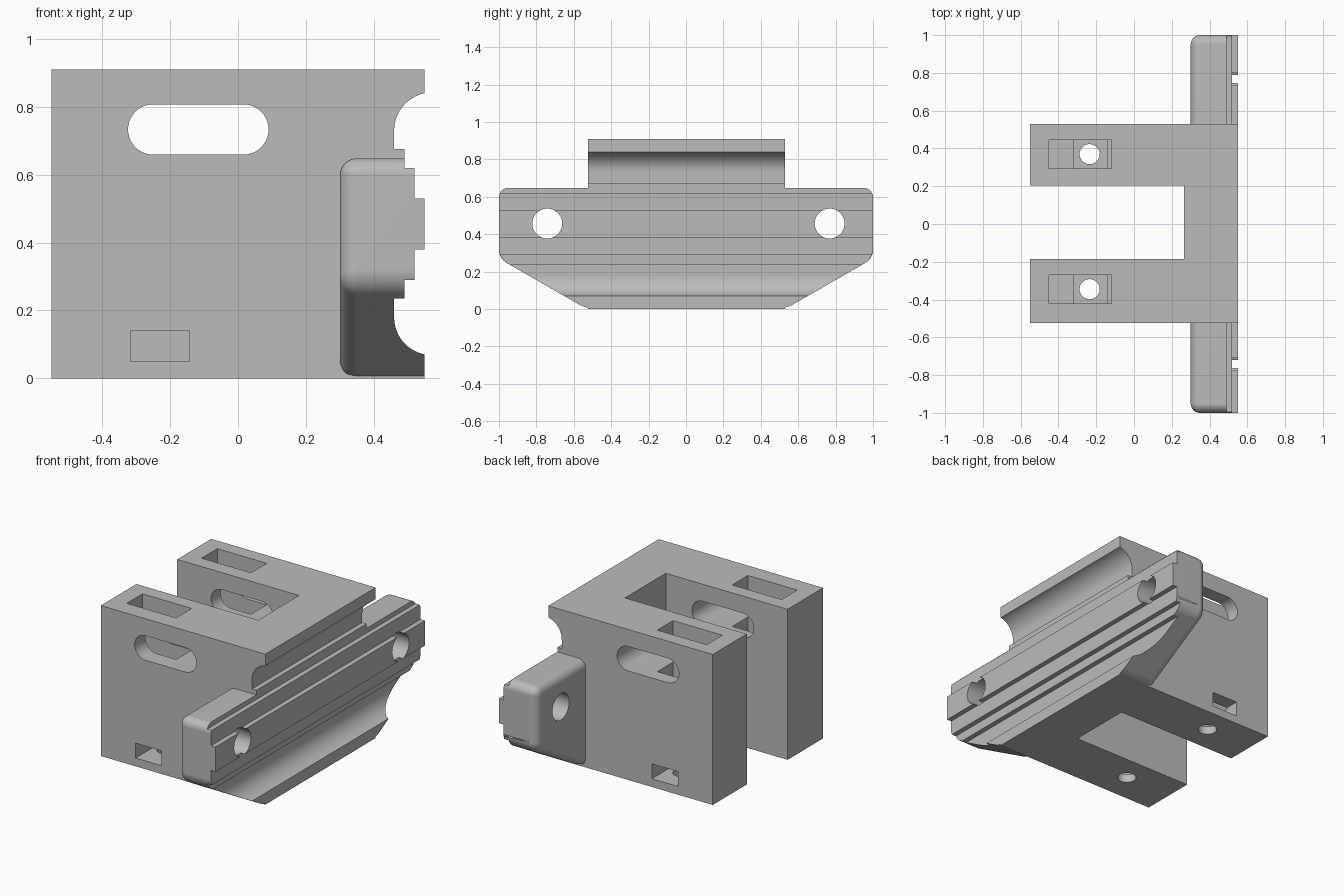
import bpy, bmesh, math

if "Cube" in bpy.data.objects:
    bpy.data.objects.remove(bpy.data.objects["Cube"])

grey = bpy.data.materials.new("plain grey")
grey.use_nodes = True
grey.diffuse_color = (0.5, 0.5, 0.5, 1)
grey.node_tree.nodes["Principled BSDF"].inputs["Base Color"].default_value = grey.diffuse_color

AXES = {"x": lambda a, b, d: (d, a, b),
        "y": lambda a, b, d: (a, d, b),
        "z": lambda a, b, d: (a, b, d)}


def prism(name, axis, outline, start, end, bevel=0):
    """Extrude a flat outline along an axis; optionally round all edges but the end ring."""
    bm = bmesh.new()
    place = AXES[axis]
    low = [bm.verts.new(place(a, b, start)) for a, b in outline]
    high = [bm.verts.new(place(a, b, end)) for a, b in outline]
    bm.faces.new(low[::-1])
    bm.faces.new(high)
    for i in range(len(low)):
        bm.faces.new((low[i - 1], low[i], high[i], high[i - 1]))
    bmesh.ops.recalc_face_normals(bm, faces=bm.faces[:])
    if bevel:
        edges = [e for e in bm.edges if not all(v in high for v in e.verts)]
        bmesh.ops.bevel(bm, geom=edges, offset=bevel, segments=8, profile=0.5,
                        affect="EDGES", clamp_overlap=True)
    mesh = bpy.data.meshes.new(name)
    bm.to_mesh(mesh)
    bm.free()
    mesh.materials.append(grey)
    obj = bpy.data.objects.new(name, mesh)
    bpy.context.collection.objects.link(obj)
    return obj


def rect(a0, a1, b0, b1):
    return [(a0, b0), (a1, b0), (a1, b1), (a0, b1)]


def arc(a, b, r, start, end, steps):
    angles = [math.radians(start + (end - start) * i / steps) for i in range(steps + 1)]
    return [(a + r * math.cos(t), b + r * math.sin(t)) for t in angles]


def circle(a, b, r):
    return arc(a, b, r, 0, 360, 48)[:-1]


def combine(target, tool, operation="DIFFERENCE"):
    mod = target.modifiers.new("join", "BOOLEAN")
    mod.operation, mod.solver, mod.object = operation, "EXACT", tool
    bpy.ops.object.select_all(action="DESELECT")
    bpy.context.view_layer.objects.active = target
    target.select_set(True)
    bpy.ops.object.modifier_apply(modifier=mod.name)
    bpy.data.objects.remove(tool)


# U-shaped block with two arms
bracket = prism("bracket", "y", rect(-0.55, 0.55, 0, 0.91), -0.525, 0.53)
combine(bracket, prism("arm_gap", "z", rect(-0.7, 0.265, -0.185, 0.205), -0.1, 1))

# Wide mounting plate with rounded back edges
plate = [(-1, 0.648), (-1, 0.27), (-0.53, 0), (0.53, 0), (1, 0.27), (1, 0.648)]
combine(bracket, prism("mounting_plate", "x", plate, 0.3, 0.55, 0.05), "UNION")

# Stepped rail profile with a round groove above and below it
groove = [(0.65, 0.84)] + arc(0.572, 0.73, 0.112, 101, 180, 16)
groove += [(0.46, 0.675), (0.49, 0.675), (0.49, 0.62), (0.52, 0.62), (0.52, 0.53), (0.65, 0.53)]
combine(bracket, prism("upper_groove", "y", groove, -1.2, 1.2))
combine(bracket, prism("lower_groove", "y", [(x, 0.91 - z) for x, z in groove], -1.2, 1.2))

# Bolt holes through the plate
for y in (-0.742, 0.768):
    combine(bracket, prism("bolt_hole", "x", circle(y, 0.457, 0.08), 0.1, 0.7))

# Long rounded slot across both arms
slot = arc(-0.25, 0.733, 0.074, 90, 270, 20) + arc(0.016, 0.733, 0.074, -90, 90, 20)
combine(bracket, prism("long_slot", "y", slot, -0.7, 0.7))

# Top pocket, side nut slot and bottom screw hole in each arm
for y, outer in ((-0.345, -0.7), (0.37, 0.7)):
    side = math.copysign(0.075, outer)
    combine(bracket, prism("top_pocket", "z", rect(-0.45, -0.12, y - 0.075, y + 0.075), 0.13, 1))
    combine(bracket, prism("nut_slot", "y", rect(-0.317, -0.143, 0.05, 0.14), y - side, outer))
    combine(bracket, prism("screw_hole", "z", circle(-0.235, y, 0.053), -0.1, 0.2))

# Smooth the curved surfaces, keep edges crisp
bpy.context.view_layer.objects.active = bracket
bracket.select_set(True)
bpy.ops.object.shade_smooth_by_angle(angle=math.radians(25))
normals = bracket.modifiers.new("even_normals", "WEIGHTED_NORMAL")
normals.keep_sharp = True
